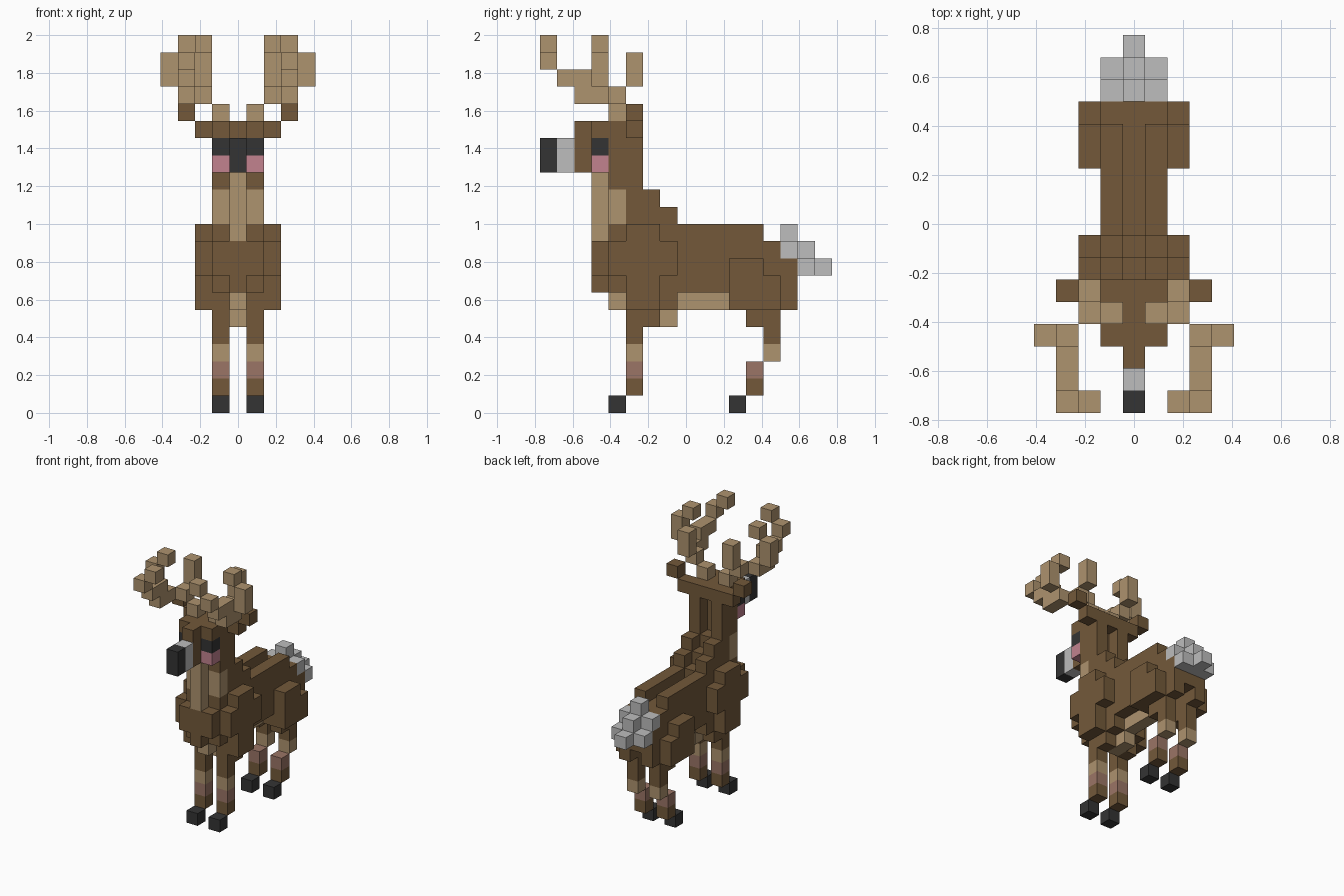
import bpy, bmesh
from mathutils import Vector

if "Cube" in bpy.data.objects:
    bpy.data.objects.remove(bpy.data.objects["Cube"], do_unlink=True)

S = 2 / 22  # edge of one block


def linear(v):
    v /= 255
    return v / 12.92 if v <= 0.04045 else ((v + 0.055) / 1.055) ** 2.4


def material(name, r, g, b):
    m = bpy.data.materials.new(name)
    col = (linear(r), linear(g), linear(b), 1)
    m.diffuse_color = col
    m.use_nodes = True
    bsdf = next(n for n in m.node_tree.nodes if n.type == 'BSDF_PRINCIPLED')
    bsdf.inputs["Base Color"].default_value = col
    bsdf.inputs["Roughness"].default_value = 0.9
    return m


MATS = {
    "brown": material("brown_fur", 115, 89, 58),
    "tan": material("tan_fur", 174, 147, 110),
    "grey": material("pale_grey", 189, 189, 189),
    "black": material("black", 52, 52, 52),
    "pink": material("pink", 194, 130, 143),
    "mauve": material("mauve_fur", 155, 117, 102),
}

blocks = {}  # (column, row, layer) -> (part, colour)


def box(part, colour, x, y, z, mirror=True):
    """Fill inclusive ranges of blocks, mirrored over x = 0."""
    rng = lambda r: range(r[0], r[1] + 1) if isinstance(r, tuple) else (r,)
    for i in rng(x):
        for j in rng(y):
            for k in rng(z):
                for side in ((1, -1) if mirror else (1,)):
                    name = part
                    if part.endswith("_"):
                        name = part + ("left" if side * i > 0 else "right")
                    blocks[(side * i, j, k)] = (name, colour)


def carve(x, y, z):
    for j in range(y[0], y[1] + 1):
        for k in range(z[0], z[1] + 1):
            blocks.pop((x, j, k), None)


# Torso, with a groove along the spine
box("torso", "brown", (0, 1), (4, 12), (7, 10))
box("torso", "brown", (0, 1), 13, (7, 9))
box("torso", "brown", (0, 1), 14, (7, 8))
box("torso", "brown", (0, 1), 3, (8, 9))
box("torso", "brown", 0, 3, 7)
carve(0, (8, 12), (10, 10))
box("belly", "tan", 0, (4, 10), 6)
box("belly", "tan", 0, (6, 7), 5)

# Shoulders and haunches
box("shoulder_", "brown", 2, (4, 7), (8, 9))
box("shoulder_", "brown", 2, (5, 6), (6, 10))
box("haunch_", "brown", 2, (11, 13), (6, 7))
box("haunch_", "brown", 2, (11, 12), 8)

# Neck and throat
box("neck", "brown", (0, 1), 5, (11, 15))
box("neck", "brown", (0, 1), 6, (11, 12))
box("neck", "brown", (0, 1), 7, 11)
box("neck", "brown", (0, 1), 4, 13)
carve(0, (5, 5), (13, 15))
carve(0, (6, 6), (12, 12))
carve(0, (7, 7), (11, 11))
box("throat", "tan", (0, 1), 4, (11, 12))
box("throat", "tan", 0, 3, (10, 13))

# Head, muzzle, eyes and cheeks
box("head", "brown", (0, 1), (3, 4), (14, 16))
box("head", "brown", 0, 2, (14, 16))
box("head", "brown", (0, 1), 5, 16)
box("muzzle", "grey", 0, 1, (14, 15))
box("nose", "black", 0, 0, (14, 15))
box("eye_", "black", 1, 3, 15)
box("cheek_", "pink", 1, 3, 14)
box("ear_", "brown", 2, 5, 16)
box("ear_", "brown", 3, 5, 17)

# Antlers: main beam, rear tine, outer tine
box("antler_", "tan", 1, 4, 17)
box("antler_", "tan", 2, 4, 18)
box("antler_", "tan", 3, (2, 3), 18)
box("antler_", "tan", 3, (1, 2), 19)
box("antler_", "tan", 3, 0, 20)
box("antler_", "tan", 2, 0, 21)
box("antler_", "tan", 2, 5, (19, 20))
box("antler_", "tan", 4, 3, (19, 20))
box("antler_", "tan", 3, 3, 21)

# Front legs
box("front_leg_", "brown", 1, (5, 7), 6)
box("front_leg_", "brown", 1, (5, 6), 5)
for layer, colour in ((4, "brown"), (3, "tan"), (2, "mauve"), (1, "brown")):
    box("front_leg_", colour, 1, 5, layer)
box("front_hoof_", "black", 1, 4, 0)

# Hind legs
box("hind_leg_", "brown", 1, (11, 14), 6)
box("hind_leg_", "brown", 1, (12, 13), 5)
for row, layer, colour in ((13, 4, "brown"), (13, 3, "tan"),
                           (12, 2, "mauve"), (12, 1, "brown")):
    box("hind_leg_", colour, 1, row, layer)
box("hind_hoof_", "black", 1, 11, 0)

# Tail
box("tail", "grey", 0, 14, (9, 10))
box("tail", "grey", 0, 15, (8, 9))
box("tail", "grey", 0, 16, 8)
box("tail", "grey", 1, 14, 9)
box("tail", "grey", 1, 15, 8)


def build(part):
    """Make one object from the exposed faces of a part's blocks."""
    bm = bmesh.new()
    mesh = bpy.data.meshes.new(part)
    slots = []
    for cell, (name, colour) in blocks.items():
        if name != part:
            continue
        if colour not in slots:
            slots.append(colour)
            mesh.materials.append(MATS[colour])
        centre = Vector((cell[0], cell[1] - 8, cell[2] + 0.5))
        for axis in range(3):
            for sign in (1, -1):
                n = Vector((0, 0, 0))
                n[axis] = sign
                if tuple(int(a + b) for a, b in zip(cell, n)) in blocks:
                    continue
                u = Vector((0, 0, 0))
                u[(axis + 1) % 3] = 0.5
                v = n.cross(u)
                mid = centre + n * 0.5
                corners = (mid - u - v, mid + u - v, mid + u + v, mid - u + v)
                face = bm.faces.new([bm.verts.new(p * S) for p in corners])
                face.material_index = slots.index(colour)
    bmesh.ops.remove_doubles(bm, verts=bm.verts, dist=1e-4)
    bm.to_mesh(mesh)
    bm.free()
    bpy.context.collection.objects.link(bpy.data.objects.new(part, mesh))


for part in sorted({name for name, _ in blocks.values()}):
    build(part)
